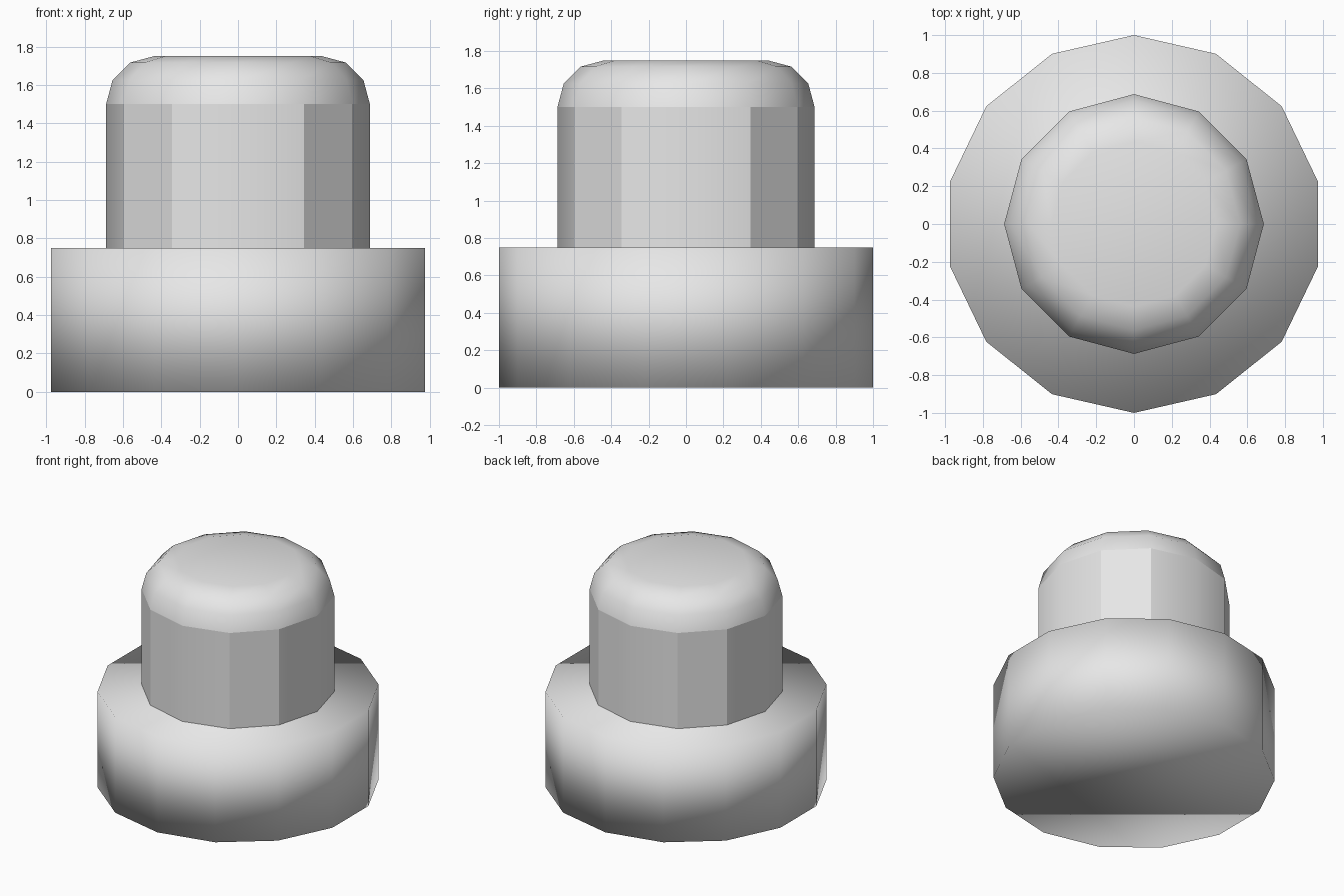
import bpy
import bmesh
from math import sin, cos, pi, radians

cube = bpy.data.objects.get("Cube")
if cube:
    bpy.data.objects.remove(cube, do_unlink=True)

grey = bpy.data.materials.new("light_grey")
grey.use_nodes = True
colour = (0.8, 0.8, 0.8, 1)
grey.diffuse_color = colour
grey.node_tree.nodes["Principled BSDF"].inputs["Base Color"].default_value = colour


def turned_part(name, profile, sides, is_sharp):
    """Spin a (radius, height) profile into a closed solid with chosen sharp edges."""
    bm = bmesh.new()
    rings = []
    for radius, z in profile:
        angles = [2 * pi * i / sides + pi / 2 for i in range(sides)]
        rings.append([bm.verts.new((radius * cos(a), radius * sin(a), z)) for a in angles])
    for low, high in zip(rings, rings[1:]):
        for i in range(sides):
            j = (i + 1) % sides
            bm.faces.new((low[i], low[j], high[j], high[i]))
    bm.faces.new(rings[0][::-1])
    bm.faces.new(rings[-1])
    for face in bm.faces:
        face.smooth = True
    for edge in bm.edges:
        edge.smooth = not is_sharp(edge)
    mesh = bpy.data.meshes.new(name)
    bm.to_mesh(mesh)
    bm.free()
    mesh.materials.append(grey)
    obj = bpy.data.objects.new(name, mesh)
    bpy.context.collection.objects.link(obj)
    return obj


BASE_TOP, SHOULDER, ROUND = 0.75, 1.5, 0.25
CAP_RADIUS = 0.4375


def base_sharp(edge):
    # Rims are crisp, side edges are smooth
    return edge.calc_face_angle() > radians(40)


def plunger_sharp(edge):
    # Crisp rims below the dome, and crisp side edges off the main axes
    a, b = (v.co for v in edge.verts)
    if max(a.z, b.z) > SHOULDER + 0.01:
        return False
    if abs(a.z - b.z) < 0.01:
        return True
    return min(abs(a.x), abs(a.y)) > 0.01


# Wide base collar
turned_part("base", [(1, 0), (1, BASE_TOP)], 14, base_sharp)

# Upright plunger with a rounded top rim
dome = [(CAP_RADIUS + ROUND * cos(t * pi / 6), SHOULDER + ROUND * sin(t * pi / 6))
        for t in range(4)]
turned_part("plunger", [(CAP_RADIUS + ROUND, BASE_TOP)] + dome, 12, plunger_sharp)
